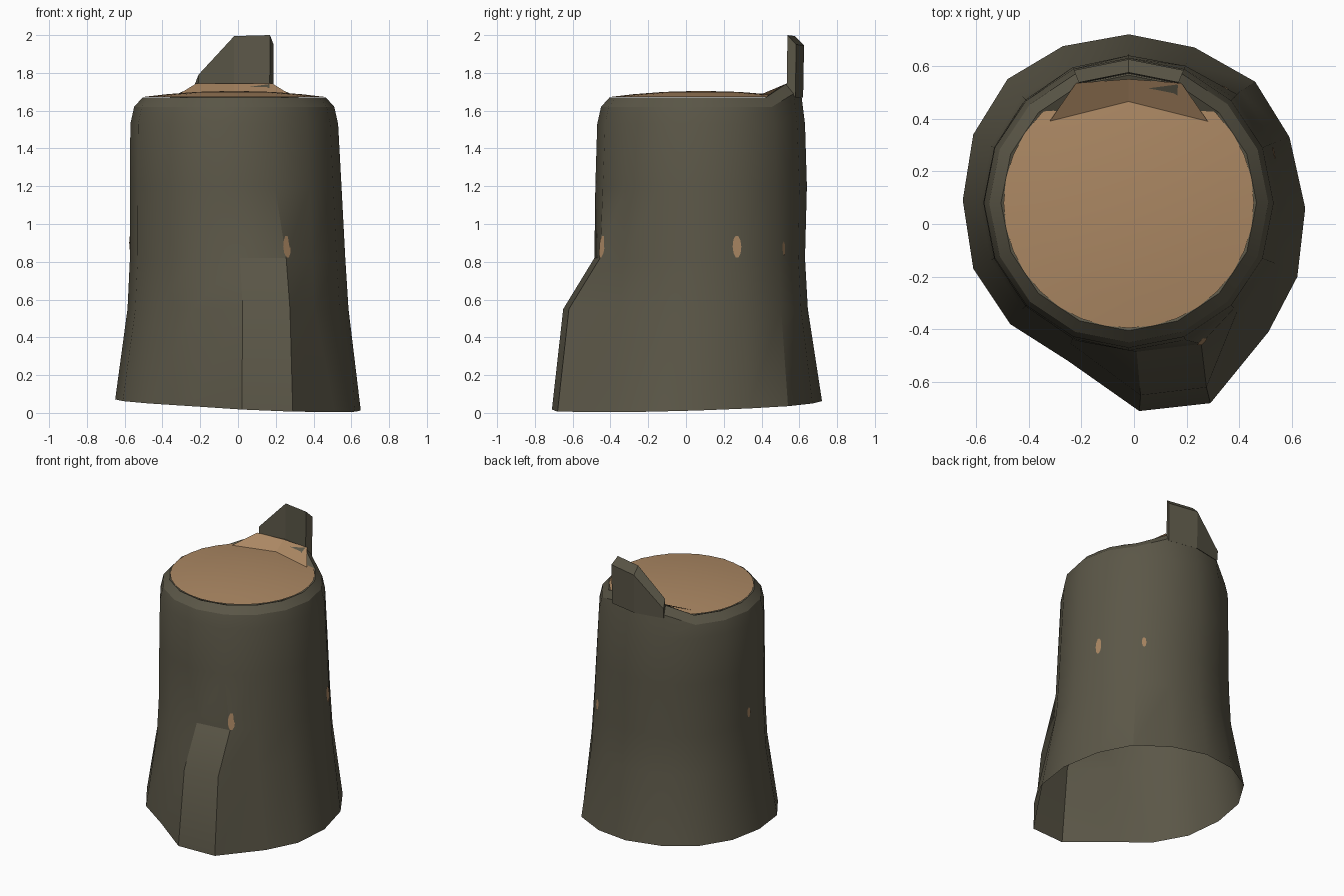
import bpy, bmesh, math
from mathutils import Vector
from mathutils.bvhtree import BVHTree

cube = bpy.data.objects.get("Cube")
if cube:
    bpy.data.objects.remove(cube)

SIDES = 16
CENTRE = Vector((-0.02, 0.08, 0))


def material(name, rgb):
    mat = bpy.data.materials.new(name)
    mat.use_nodes = True
    mat.diffuse_color = (*rgb, 1)
    bsdf = mat.node_tree.nodes["Principled BSDF"]
    bsdf.inputs["Base Color"].default_value = (*rgb, 1)
    bsdf.inputs["Roughness"].default_value = 0.9
    return mat


def make(name, verts, faces, mat, recalc=True):
    mesh = bpy.data.meshes.new(name)
    mesh.from_pydata(verts, [], faces)
    if recalc:
        bm = bmesh.new()
        bm.from_mesh(mesh)
        bmesh.ops.recalc_face_normals(bm, faces=bm.faces)
        bm.to_mesh(mesh)
        bm.free()
    mesh.materials.append(mat)
    obj = bpy.data.objects.new(name, mesh)
    bpy.context.collection.objects.link(obj)
    return obj


def smooth(obj, degrees):
    bpy.ops.object.select_all(action="DESELECT")
    obj.select_set(True)
    bpy.context.view_layer.objects.active = obj
    bpy.ops.object.shade_smooth_by_angle(angle=math.radians(degrees))


def polar(angle, radius, z):
    return CENTRE + Vector((radius * math.cos(angle), radius * math.sin(angle), z))


def column(k):
    return k * math.tau / SIDES


bark = material("dark bark", (0.105, 0.095, 0.064))
wood = material("cut wood", (0.41, 0.245, 0.125))

# Bark shell: flared foot with one root, open underneath
foot = [(0.65, 0.06), (0.59, 0.33), (0.46, 0.54), (0.23, 0.67),
        (-0.02, 0.72), (-0.27, 0.675), (-0.48, 0.55), (-0.61, 0.34),
        (-0.65, 0.09), (-0.61, -0.17), (-0.47, -0.38), (-0.25, -0.52),
        (0.02, -0.71), (0.29, -0.68), (0.51, -0.41), (0.62, -0.2)]
verts = [Vector((x, y, 0.04 - 0.045 * x + 0.03 * y)) for x, y in foot]

# Trunk rings: height, mean radius, extra radius towards +x
rings = [(0.55, 0.585, 0.02), (0.82, 0.57, 0.018), (1.2, 0.56, 0.008),
         (1.53, 0.55, 0), (1.62, 0.53, 0), (1.67, 0.485, 0), (1.655, 0.45, 0)]
root = {0: ((0.025, -0.65), (0.275, -0.62)), 1: ((0.01, -0.485), (0.255, -0.455))}
RAISED = (3, 4, 5)
for i, (z, radius, lean) in enumerate(rings):
    for k in range(SIDES):
        a = column(k)
        r = radius + lean * math.cos(a)
        if k in RAISED and i < 2:
            r -= 0.02
        lift = 0.07 if k in RAISED and i >= 4 else 0
        p = polar(a, r, z + lift)
        if i in root and k in (12, 13):
            p.x, p.y = root[i][k - 12]
        verts.append(p)
faces = []
for i in range(len(rings)):
    for k in range(SIDES):
        n = (k + 1) % SIDES
        faces.append((i * SIDES + k, i * SIDES + n, (i + 1) * SIDES + n, (i + 1) * SIDES + k))
shell = make("bark_shell", verts, faces, bark, False)
smooth(shell, 28)

# Splinter: tall bark shard following the back rim
verts, faces = [], []
for k, top in zip(RAISED, (2.0, 1.995, 1.79)):
    a = column(k)
    verts += [polar(a, 0.54, 1.67), polar(a, 0.545, top - 0.05),
              polar(a, 0.495, top), polar(a, 0.49, 1.70)]
for c in (0, 4):
    for j in range(4):
        n = (j + 1) % 4
        faces.append((c + j, c + n, c + 4 + n, c + 4 + j))
faces += [(0, 1, 2, 3), (8, 9, 10, 11)]
make("bark_splinter", verts, faces, bark)

# Cut top: shallow wooden dome
SEGS = 32
steps = (0.475, 0.36, 0.2)
verts = [polar(s * math.tau / SEGS, r, 1.705 - 0.14 * r * r) for r in steps for s in range(SEGS)]
verts.append(polar(0, 0, 1.705))
faces = []
for s in range(SEGS):
    n = (s + 1) % SEGS
    for i in range(len(steps) - 1):
        b = i * SEGS
        faces.append((b + s, b + n, b + SEGS + n, b + SEGS + s))
    faces.append((2 * SEGS + s, 2 * SEGS + n, 3 * SEGS))
top = make("cut_top", verts, faces, wood, False)
smooth(top, 30)

# Torn wood ramp rising to the splinter
cx = CENTRE.x
verts = [(cx - 0.3, 0.39, 1.683), (cx, 0.465, 1.687), (cx + 0.3, 0.39, 1.683),
         (cx + 0.2, 0.535, 1.745), (cx, 0.55, 1.745), (cx - 0.2, 0.535, 1.745)]
make("torn_ramp", verts, [(0, 1, 4, 5), (1, 2, 3, 4)], wood, False)

# Bare wood patches laid on the bark
tree = BVHTree.FromPolygons([v.co for v in shell.data.vertices],
                            [tuple(p.vertices) for p in shell.data.polygons])
patches = [(-62, 0.88, 1.0), (19, 0.88, 1.0), (50, 0.87, 0.65), (178, 0.9, 0.6)]
for i, (deg, z, size) in enumerate(patches):
    pts = []
    for s in range(10):
        t = s * math.tau / 10
        a = math.radians(deg) + 0.04 * size * math.cos(t)
        origin = polar(a, 2, z + 0.06 * size * math.sin(t))
        inward = Vector((-math.cos(a), -math.sin(a), 0))
        hit = tree.ray_cast(origin, inward)[0]
        pts.append(hit - inward * 0.005)
    make(f"bare_patch_{i + 1}", pts, [tuple(range(10))], wood, False)
